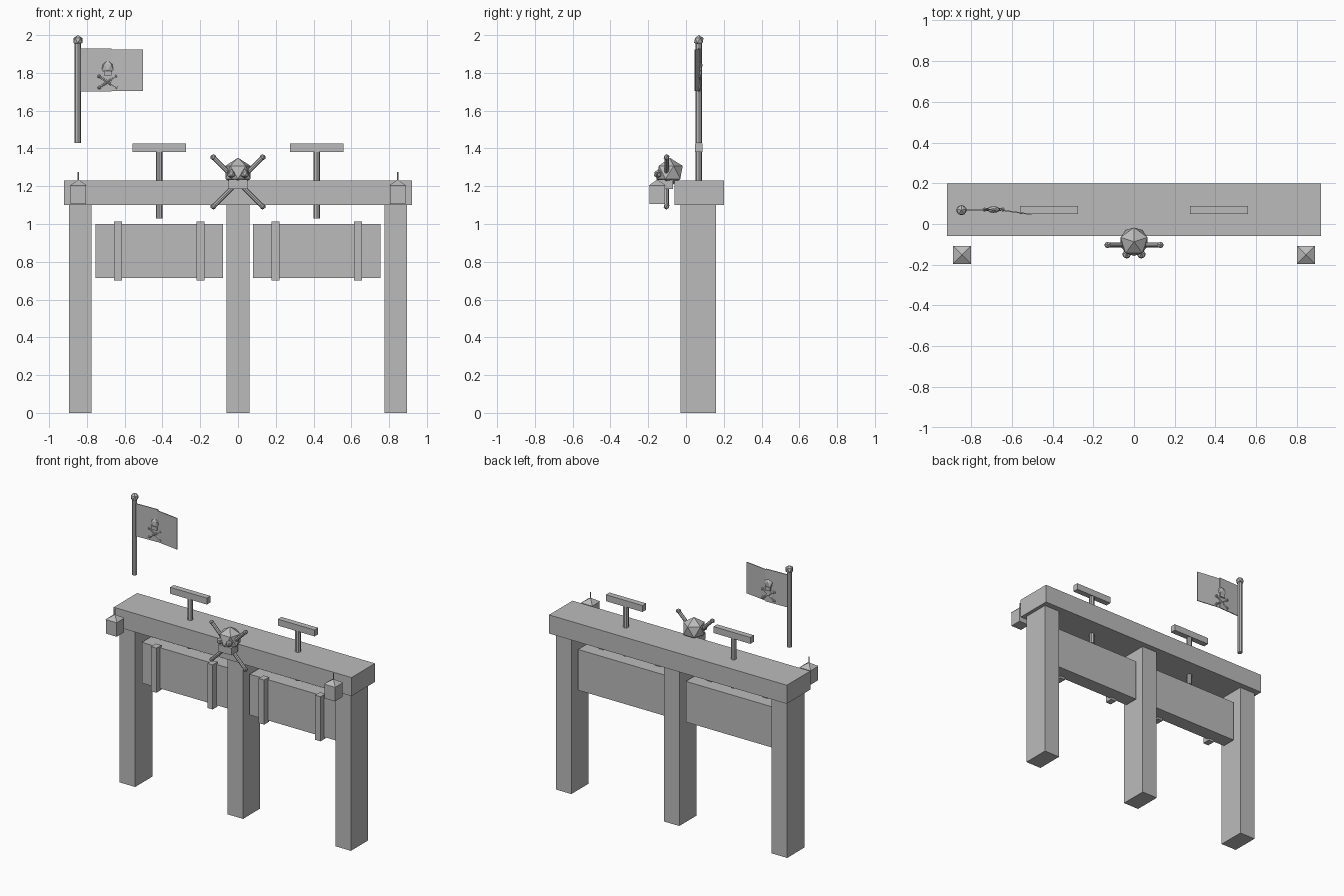
import bpy
from math import radians, pi
from mathutils import Vector

cube = bpy.data.objects.get("Cube")
if cube:
    bpy.data.objects.remove(cube, do_unlink=True)

grey = bpy.data.materials.new("plain grey")
grey.use_nodes = True
COLOUR = (0.5, 0.5, 0.5, 1)
grey.diffuse_color = COLOUR
grey.node_tree.nodes["Principled BSDF"].inputs["Base Color"].default_value = COLOUR


def finish(name):
    ob = bpy.context.object
    ob.name = name
    ob.data.materials.append(grey)
    return ob


def box(name, x, y, z, turn=0):
    """Box from (low, high) ranges on each axis."""
    centre = [(a + b) / 2 for a, b in (x, y, z)]
    bpy.ops.mesh.primitive_cube_add(size=1, location=centre, rotation=(0, 0, turn))
    ob = finish(name)
    ob.scale = [b - a for a, b in (x, y, z)]
    return ob


def rod(name, start, end, radius, sides=8):
    a, b = Vector(start), Vector(end)
    bpy.ops.mesh.primitive_cylinder_add(vertices=sides, radius=radius,
                                        depth=(b - a).length, location=(a + b) / 2)
    ob = finish(name)
    ob.rotation_euler = (b - a).to_track_quat('Z', 'Y').to_euler()
    return ob


def ball(name, centre, radius, flat=1, detail=1):
    bpy.ops.mesh.primitive_ico_sphere_add(subdivisions=detail, radius=radius,
                                          location=centre, rotation=(0, 0, pi / 2))
    ob = finish(name)
    ob.scale.x = flat  # local x lies along the depth after the turn
    return ob


def crossbones(name, x, y, z, half, rise, radius, knob):
    for s in (-1, 1):
        a = (x - half, y, z - s * rise)
        b = (x + half, y, z + s * rise)
        rod(name, a, b, radius)
        for end in (a, b):
            ball(name + "_knob", end, knob)


# Frame: three posts and a top beam
for x in (-0.835, 0, 0.835):
    box("post", (x - 0.06, x + 0.06), (-0.03, 0.16), (0, 1.1))
box("top_beam", (-0.92, 0.92), (-0.06, 0.2), (1.1, 1.23))

for s, side in ((-1, "right"), (1, "left")):
    # Hanging panel with two straps
    c = s * 0.417
    box(side + "_panel", (c - 0.338, c + 0.338), (0.015, 0.115), (0.715, 1.0))
    for off in (-0.218, 0.218):
        box(side + "_strap", (c + off - 0.021, c + off + 0.021),
            (-0.025, 0.03), (0.7, 1.012))

    # T-shaped hanger through the beam
    rod(side + "_hanger_stem", (c, 0.068, 1.03), (c, 0.068, 1.39), 0.018)
    box(side + "_hanger_bar", (c - 0.142, c + 0.142), (0.048, 0.088), (1.38, 1.425))

    # Lantern on the beam end
    lx, ly = s * 0.845, -0.152
    box(side + "_lantern", (lx - 0.041, lx + 0.041), (ly - 0.041, ly + 0.041), (1.105, 1.205))
    bpy.ops.mesh.primitive_cone_add(vertices=4, radius1=0.062, depth=0.03,
                                    location=(lx, ly, 1.22), rotation=(0, 0, radians(45)))
    finish(side + "_lantern_roof")
    rod(side + "_lantern_hook", (lx, ly, 1.22), (lx, ly, 1.275), 0.004, 6)

# Skull and crossed bones at the centre
ball("skull", (0, -0.087, 1.273), 0.078)
box("jaw", (-0.05, 0.05), (-0.145, -0.07), (1.185, 1.235))
for s in (-1, 1):
    ball("eye", (s * 0.036, -0.149, 1.265), 0.023)
crossbones("crossed_bone", 0, -0.103, 1.223, 0.13, 0.13, 0.012, 0.017)

# Flag pole with ball top
px, py = -0.848, 0.068
rod("flag_pole", (px, py, 1.43), (px, py, 1.97), 0.017)
ball("pole_ball", (px, py, 1.972), 0.028)

# Two flag cloth sections with a slight fold
box("flag_inner", (-0.84, -0.67), (0.067, 0.073), (1.702, 1.93), radians(2))
box("flag_outer", (-0.675, -0.502), (0.056, 0.062), (1.705, 1.923), radians(-8))

# Small emblem showing on both faces of the flag
ex, ey = -0.69, 0.071
ball("emblem_skull", (ex, ey, 1.83), 0.036, 0.5)
box("emblem_jaw", (ex - 0.02, ex + 0.02), (ey - 0.012, ey + 0.012), (1.785, 1.81))
crossbones("emblem_bone", ex, ey, 1.752, 0.045, 0.03, 0.007, 0.011)
